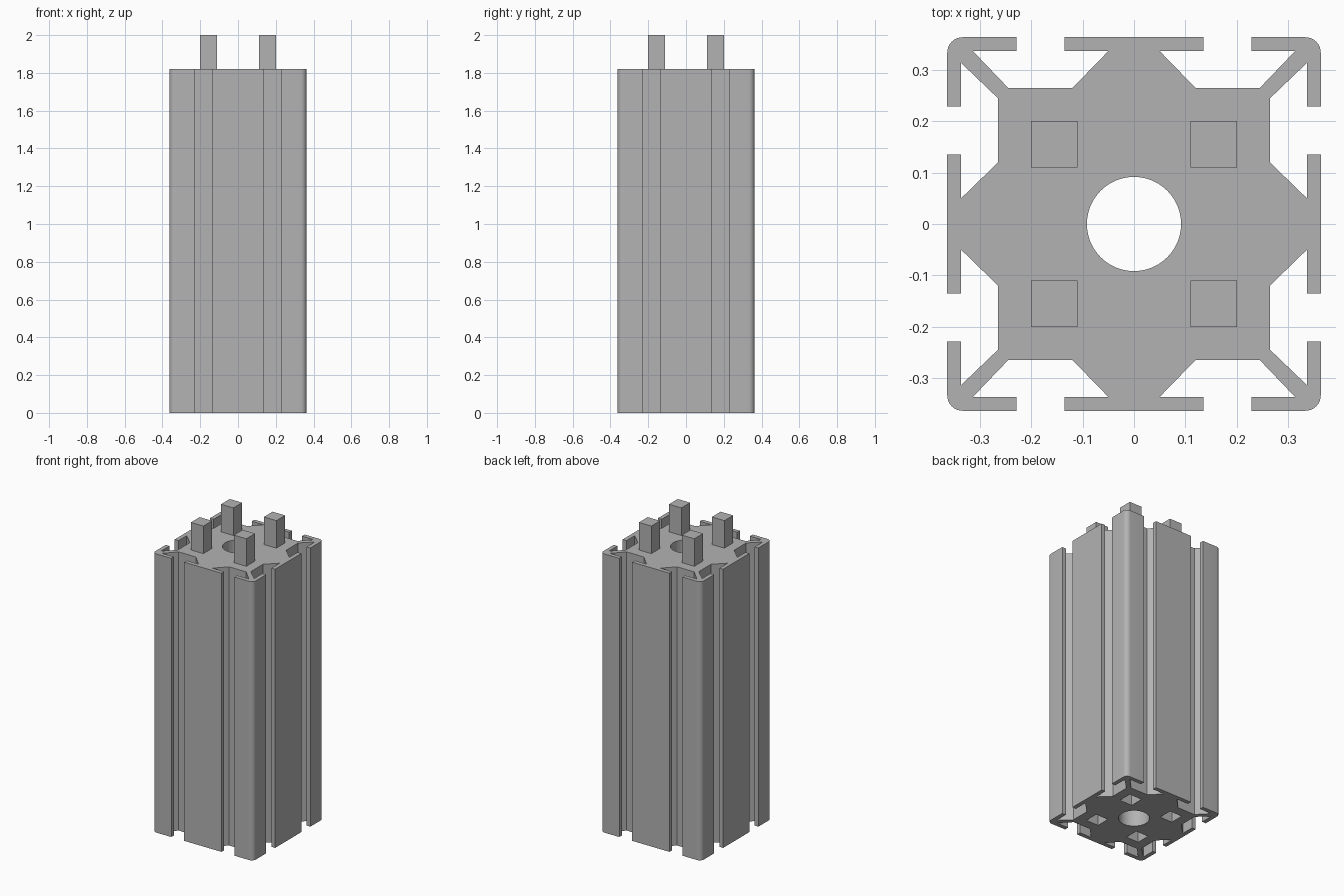
import bpy
import bmesh
from math import cos, sin, pi
from mathutils import Vector, Matrix

if "Cube" in bpy.data.objects:
    bpy.data.objects.remove(bpy.data.objects["Cube"])

BODY_TOP, TOTAL = 1.82, 2.0
HALF = 0.363          # half width of the section
LIP = 0.336           # inner face of the slot lips
FLOOR = 0.264         # slot floor
RADIUS = 0.03         # outer corner rounding
BORE = 0.0915         # central hole radius
PEG_SIZE, PEG_POS = 0.09, 0.155
SOCKET_DEPTH = 0.18

grey = bpy.data.materials.new("aluminium_grey")
grey.use_nodes = True
colour = (0.45, 0.45, 0.45, 1)
grey.diffuse_color = colour
grey.node_tree.nodes["Principled BSDF"].inputs["Base Color"].default_value = colour


def arc(centre, radius, start, end, steps, closed=False):
    count = steps if closed else steps + 1
    return [Vector((centre[0] + radius * cos(start + (end - start) * i / steps),
                    centre[1] + radius * sin(start + (end - start) * i / steps)))
            for i in range(count)]


def square(x, y, size):
    h = size / 2
    return [Vector((x + sx * h, y + sy * h))
            for sx, sy in ((-1, -1), (1, -1), (1, 1), (-1, 1))]


def section():
    """Slotted outline: half a T-slot, mirrored, rotated to four sides."""
    half_slot = [(HALF, 0.228), (LIP, 0.228), (LIP, 0.313), (FLOOR, 0.244),
                 (FLOOR, 0.12), (LIP, 0.05), (LIP, 0.135), (HALF, 0.135)]
    side = [Vector((x, -y)) for x, y in half_slot]
    side += [Vector(p) for p in reversed(half_slot)]
    c = HALF - RADIUS
    side += arc((c, c), RADIUS, 0, pi / 2, 8)
    return [Matrix.Rotation(k * pi / 2, 2) @ p for k in range(4) for p in side]


def add_loop(bm, points, z):
    verts = [bm.verts.new((p.x, p.y, z)) for p in points]
    edges = [bm.edges.new((v, verts[(i + 1) % len(verts)]))
             for i, v in enumerate(verts)]
    return verts, edges


def add_walls(bm, points, z0, z1):
    """Walls between two heights; returns both rims."""
    low, low_edges = add_loop(bm, points, z0)
    high, high_edges = add_loop(bm, points, z1)
    for i in range(len(low)):
        j = (i + 1) % len(low)
        bm.faces.new((low[i], low[j], high[j], high[i]))
    return low_edges, high, high_edges


def finish(bm, name):
    bmesh.ops.recalc_face_normals(bm, faces=bm.faces)
    mesh = bpy.data.meshes.new(name)
    bm.to_mesh(mesh)
    bm.free()
    mesh.materials.append(grey)
    obj = bpy.data.objects.new(name, mesh)
    bpy.context.collection.objects.link(obj)
    return obj


CORNERS = [(sx * PEG_POS, sy * PEG_POS) for sx in (-1, 1) for sy in (-1, 1)]

# Slotted column with through bore and bottom sockets
bm = bmesh.new()
bottom_rims, top_rims = [], []
for outline in (section(), arc((0, 0), BORE, 0, 2 * pi, 64, closed=True)):
    low, _, high = add_walls(bm, outline, 0, BODY_TOP)
    bottom_rims += low
    top_rims += high
for x, y in CORNERS:
    low, roof, _ = add_walls(bm, square(x, y, PEG_SIZE), 0, SOCKET_DEPTH)
    bottom_rims += low
    bm.faces.new(roof)
for rims, z in ((bottom_rims, -1), (top_rims, 1)):
    bmesh.ops.triangle_fill(bm, use_beauty=True, edges=rims, normal=(0, 0, z))
column = finish(bm, "slotted_column")

# Four square pegs on the top face
names = ("front_right", "back_right", "front_left", "back_left")
for name, (x, y) in zip(names, CORNERS):
    bm = bmesh.new()
    bmesh.ops.create_cube(bm, size=1)
    height = TOTAL - BODY_TOP
    bmesh.ops.scale(bm, vec=(PEG_SIZE, PEG_SIZE, height), verts=bm.verts)
    bmesh.ops.translate(bm, vec=(x, y, BODY_TOP + height / 2), verts=bm.verts)
    finish(bm, name + "_peg")

# Smooth the bore and rounded corners, keep the rest crisp
for obj in bpy.context.selected_objects:
    obj.select_set(False)
column.select_set(True)
bpy.context.view_layer.objects.active = column
bpy.ops.object.shade_smooth_by_angle(angle=pi / 6)
